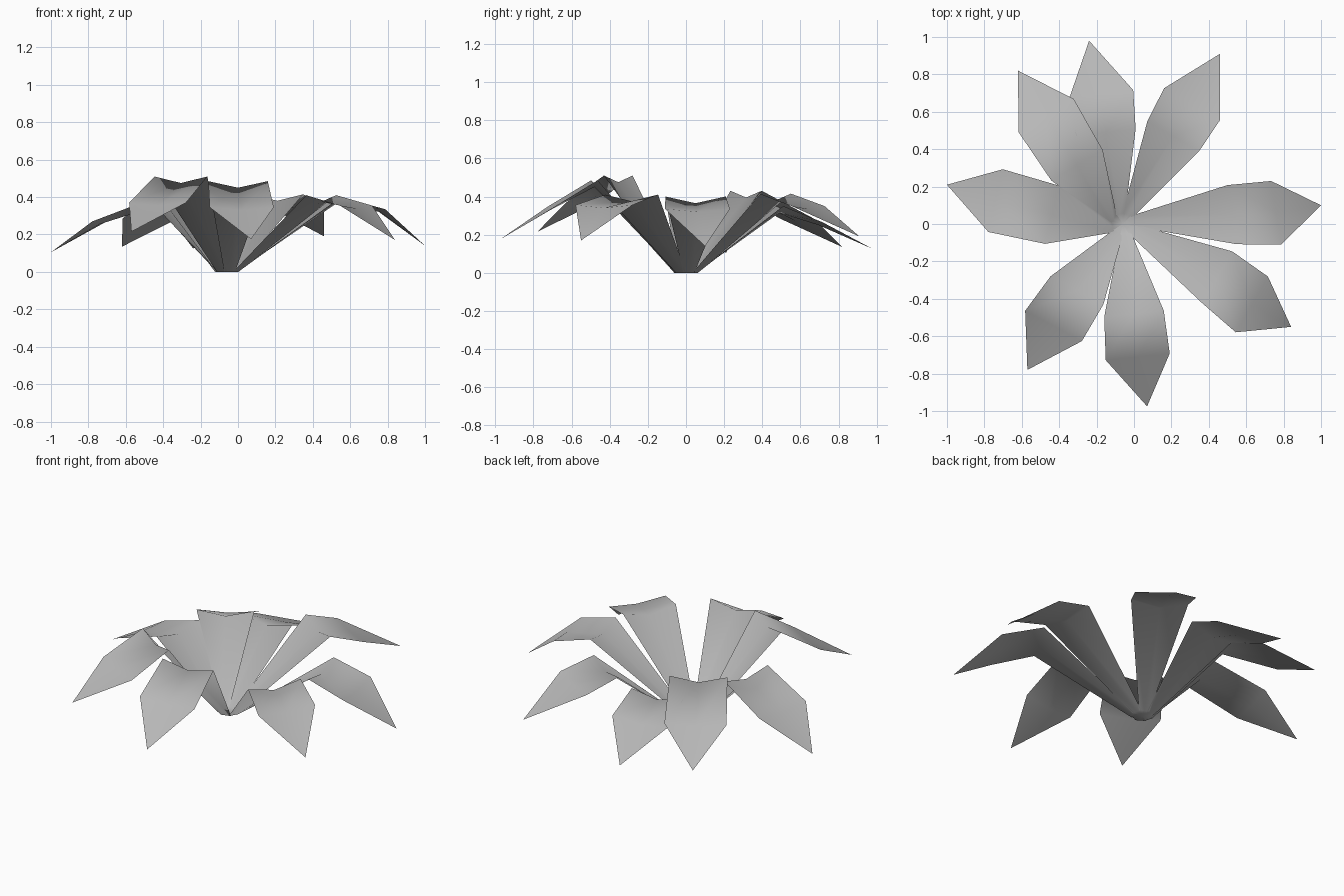
import bpy
import bmesh
from math import radians
from mathutils import Vector, Matrix

if "Cube" in bpy.data.objects:
    bpy.data.objects.remove(bpy.data.objects["Cube"], do_unlink=True)

# One plain grey for the whole plant
grey = bpy.data.materials.new("leaf_grey")
grey.use_nodes = True
grey.diffuse_color = (0.48, 0.48, 0.48, 1)
grey.node_tree.nodes["Principled BSDF"].inputs["Base Color"].default_value = grey.diffuse_color

HEART = Vector((-0.06, 0, 0))
ROOT_RADIUS = 0.055


def heading(angle):
    """Level turn about the vertical axis, in degrees."""
    return Matrix.Rotation(radians(angle), 3, "Z")


def cross_row(bm, centre, angle, half_width, keel_drop):
    """Left edge, lowered keel and right edge of one row across a leaf."""
    side = heading(angle) @ Vector((0, half_width, 0))
    keel = centre - Vector((0, 0, keel_drop))
    return [bm.verts.new(p) for p in (centre + side, keel, centre - side)]


def make_leaf(name, root_angle, facing, bend, shoulder, tip):
    """A keeled leaf that rises to a bend and droops to a pointed tip."""
    bm = bmesh.new()
    root = HEART + heading(root_angle) @ Vector((ROOT_RADIUS, 0, 0))
    rows = [
        cross_row(bm, root, root_angle, 0.03, 0),
        cross_row(bm, Vector(bend), facing, 0.16, 0.035),
        cross_row(bm, Vector(shoulder), facing, 0.172, 0.015),
    ]
    # Two strips either side of the keel
    for inner, outer in zip(rows, rows[1:]):
        for i in range(2):
            bm.faces.new((inner[i], inner[i + 1], outer[i + 1], outer[i]))
    # Pointed end, and the flat wedge that closes the middle of the plant
    point = bm.verts.new(tip)
    heart = bm.verts.new(HEART)
    for i in range(2):
        bm.faces.new((rows[-1][i], rows[-1][i + 1], point))
        bm.faces.new((heart, rows[0][i + 1], rows[0][i]))

    mesh = bpy.data.meshes.new(name)
    bm.to_mesh(mesh)
    bm.free()
    mesh.materials.append(grey)
    for face in mesh.polygons:
        face.use_smooth = True
    obj = bpy.data.objects.new(name, mesh)
    bpy.context.collection.objects.link(obj)


# name, facing angle, centre of the bend, centre of the shoulder, tip
LEAVES = [
    ("left_leaf", 9, (0.525, 0.05, 0.4), (0.76, 0.06, 0.335), (1, 0.1, 0.14)),
    ("front_left_leaf", -30, (0.445, -0.285, 0.41), (0.63, -0.43, 0.355), (0.84, -0.55, 0.17)),
    ("front_leaf", -84, (0, -0.48, 0.485), (0.02, -0.71, 0.345), (0.07, -0.975, 0.175)),
    ("front_right_leaf", 242, (-0.305, -0.355, 0.51), (-0.43, -0.545, 0.37), (-0.57, -0.78, 0.215)),
    ("right_leaf", 167, (-0.44, 0.05, 0.385), (-0.74, 0.125, 0.27), (-1, 0.21, 0.105)),
    ("back_right_leaf", 121, (-0.305, 0.315, 0.43), (-0.47, 0.58, 0.285), (-0.62, 0.82, 0.135)),
    ("back_leaf", 97, (-0.15, 0.49, 0.35), (-0.175, 0.695, 0.265), (-0.24, 0.98, 0.125)),
    ("back_left_leaf", 60, (0.21, 0.47, 0.415), (0.31, 0.64, 0.35), (0.46, 0.91, 0.19)),
]
# Roots sit evenly around a small ring
for index, (name, *shape) in enumerate(LEAVES):
    make_leaf(name, 16 - 360 * index / len(LEAVES), *shape)
